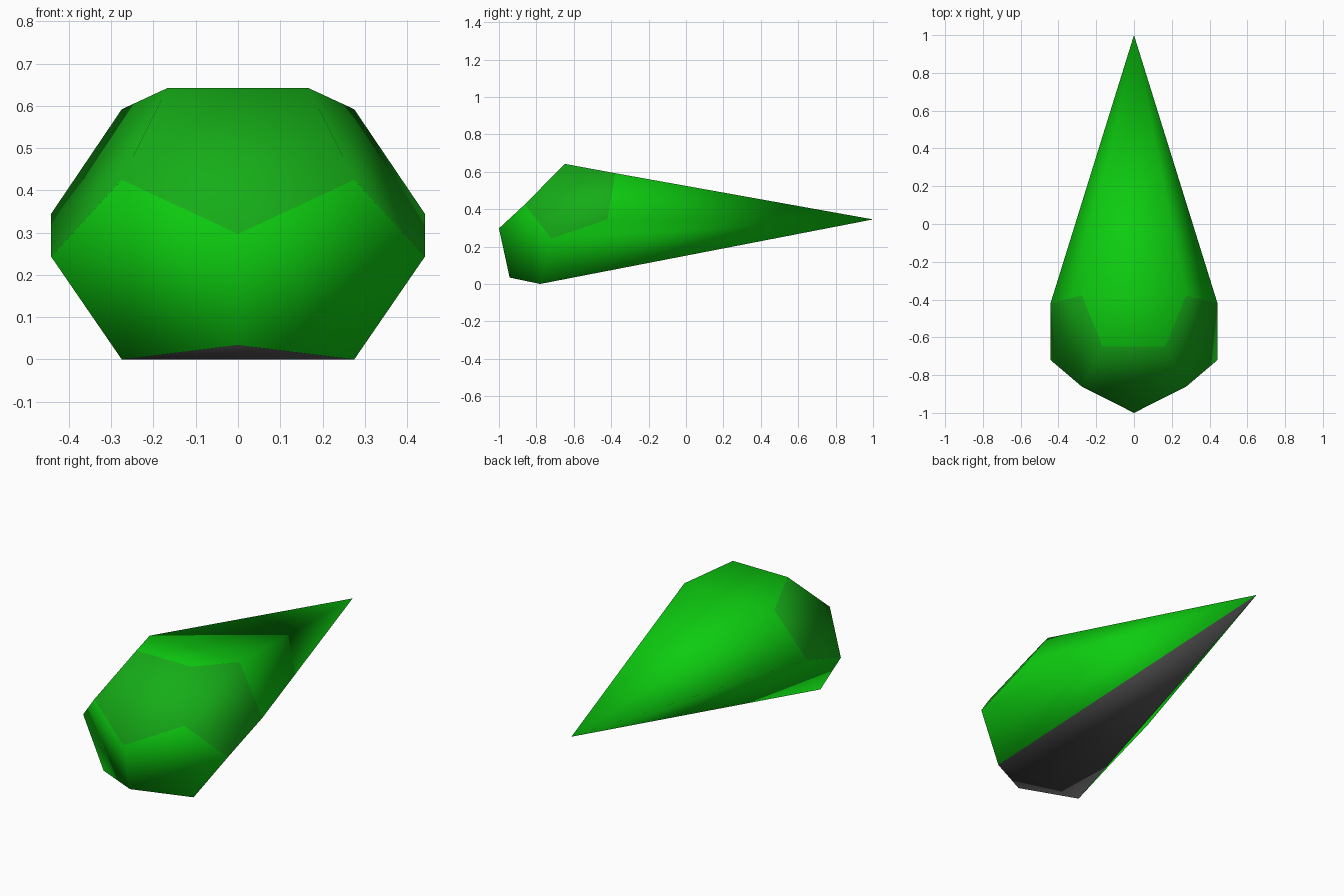
import bpy
import bmesh

cube = bpy.data.objects.get("Cube")
if cube:
    bpy.data.objects.remove(cube, do_unlink=True)


def make_material(name, color):
    mat = bpy.data.materials.new(name)
    mat.use_nodes = True
    mat.diffuse_color = (*color, 1)
    mat.node_tree.nodes["Principled BSDF"].inputs["Base Color"].default_value = (*color, 1)
    return mat


HULL, PANEL, BELLY = 0, 1, 2
materials = [
    make_material("bright_green", (0.004, 0.60, 0.005)),
    make_material("panel_green", (0.008, 0.42, 0.009)),
    make_material("dark_grey", (0.08, 0.08, 0.08)),
]

# Corner points of the left half; those with x = 0 lie on the mirror plane
corners = {
    "tail": (0, 1.0, 0.345),
    "nose": (0, -1.0, 0.297),
    "chin": (0, -0.943, 0.034),
    "crown": (0.167, -0.648, 0.642),
    "brow": (0.275, -0.862, 0.425),
    "shoulder": (0.275, -0.378, 0.592),
    "side_rear": (0.442, -0.42, 0.345),
    "side_front": (0.442, -0.72, 0.243),
    "keel": (0.275, -0.78, 0),
}

# Faces crossing the mirror plane; "-" marks a mirrored corner
centre_faces = [
    ("nose brow crown -crown -brow", PANEL),
    ("crown shoulder tail -shoulder -crown", HULL),
    ("chin -keel keel", BELLY),
    ("keel -keel tail", BELLY),
]
# Faces repeated on both sides
side_faces = [
    ("crown brow side_front side_rear shoulder", PANEL),
    ("nose chin keel side_front brow", HULL),
    ("shoulder side_rear tail", HULL),
    ("side_rear side_front tail", HULL),
    ("side_front keel tail", HULL),
]

# Tapered faceted body
bm = bmesh.new()
verts = {}
for name, (x, y, z) in corners.items():
    verts[name] = bm.verts.new((x, y, z))
    verts["-" + name] = bm.verts.new((-x, y, z)) if x else verts[name]


def add_face(names, material):
    bm.faces.new([verts[n] for n in names]).material_index = material


for text, material in centre_faces:
    add_face(text.split(), material)
for text, material in side_faces:
    names = text.split()
    add_face(names, material)
    add_face(["-" + n for n in reversed(names)], material)

bmesh.ops.recalc_face_normals(bm, faces=bm.faces)
for face in bm.faces:
    face.smooth = True

mesh = bpy.data.meshes.new("tapered_body")
bm.to_mesh(mesh)
bm.free()
for mat in materials:
    mesh.materials.append(mat)
body = bpy.data.objects.new("tapered_body", mesh)
bpy.context.collection.objects.link(body)
